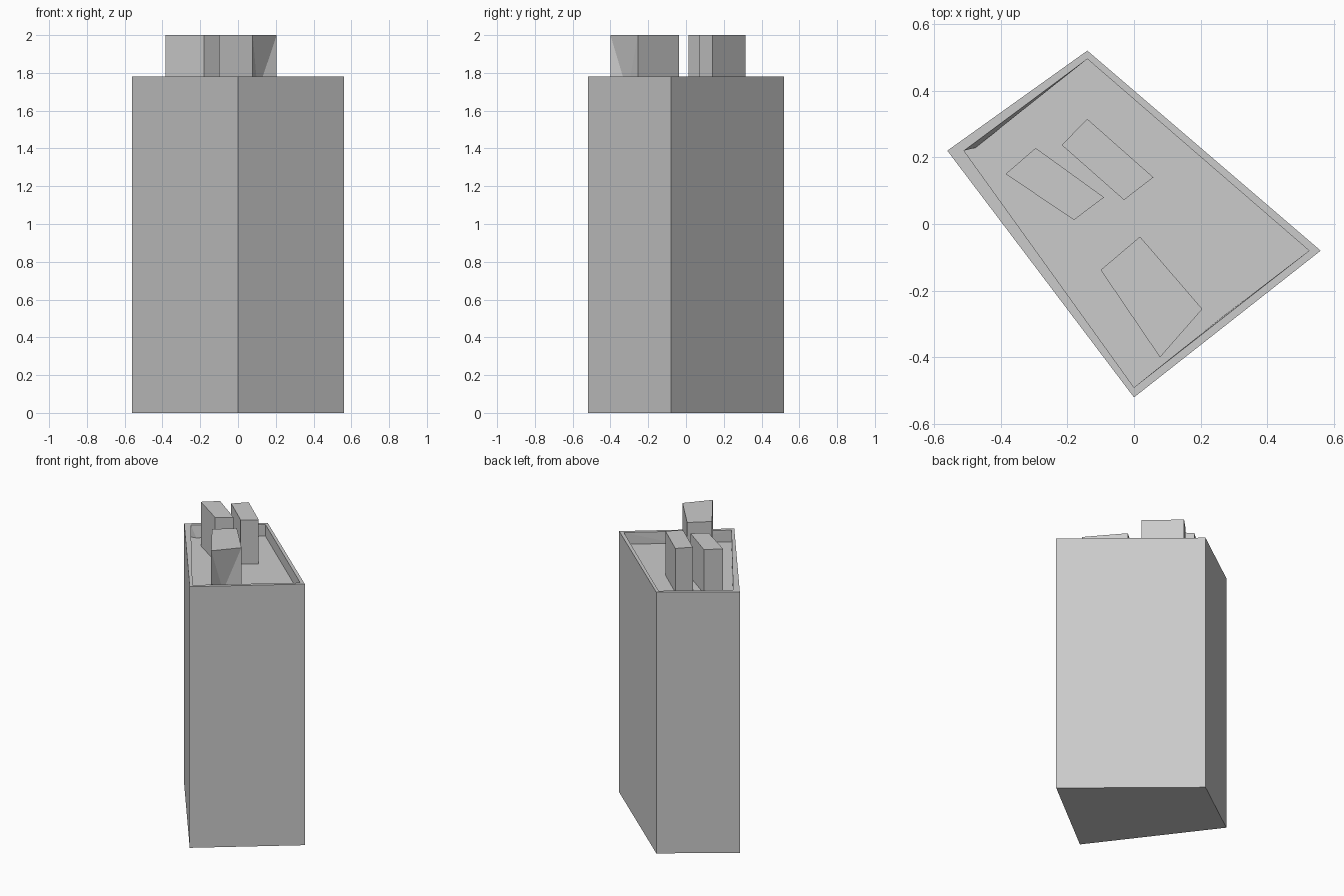
import bpy, bmesh

if "Cube" in bpy.data.objects:
    bpy.data.objects.remove(bpy.data.objects["Cube"])

ROOF, FLOOR, TOP = 1.78, 1.70, 2.0


def ring(bm, pts, z):
    return [bm.verts.new((x, y, z)) for x, y in pts]


def walls(bm, top, low, notches):
    """Join two rings; a notch {edge: (x, y)} pulls in the foot of that wall.
    Returns the foot outline including the notch points."""
    foot, n = [], len(top)
    for i in range(n):
        j = (i + 1) % n
        foot.append(low[i])
        if i in notches:
            m = bm.verts.new((*notches[i], low[i].co.z))
            bm.faces.new((top[i], top[j], m))
            bm.faces.new((top[i], m, low[i]))
            bm.faces.new((top[j], low[j], m))
            foot.append(m)
        else:
            bm.faces.new((top[i], low[i], low[j], top[j]))
    return foot


def finish(bm, name):
    bmesh.ops.recalc_face_normals(bm, faces=bm.faces)
    mesh = bpy.data.meshes.new(name)
    bm.to_mesh(mesh)
    bm.free()
    bpy.context.collection.objects.link(bpy.data.objects.new(name, mesh))


# Tower: outer walls, base, parapet rim and sunken roof
outer = [(-0.14, 0.52), (-0.56, 0.22), (0, -0.52), (0.56, -0.08)]
inner = [(-0.14, 0.495), (-0.51, 0.22), (0, -0.49), (0.525, -0.08)]
bm = bmesh.new()
base, eave = ring(bm, outer, 0), ring(bm, outer, ROOF)
rim, floor = ring(bm, inner, ROOF), ring(bm, inner, FLOOR)
bm.faces.new(walls(bm, eave, base, {}))
walls(bm, eave, rim, {})
bm.faces.new(walls(bm, rim, floor, {0: (-0.475, 0.229), 2: (0.27, -0.275)}))
finish(bm, "tower")


# Rooftop blocks
def roof_block(name, pts, notches={}):
    bm = bmesh.new()
    top, low = ring(bm, pts, TOP), ring(bm, pts, FLOOR)
    bm.faces.new(top)
    bm.faces.new(walls(bm, top, low, notches))
    finish(bm, name)


roof_block("roof_block_left",
           [(-0.295, 0.228), (-0.385, 0.15), (-0.18, 0.012), (-0.09, 0.08)])
roof_block("roof_block_back",
           [(-0.14, 0.315), (-0.217, 0.237), (-0.03, 0.072), (0.058, 0.14)])
roof_block("roof_block_front",
           [(0.018, -0.038), (-0.1, -0.138), (0.078, -0.40), (0.205, -0.255)],
           {2: (0.104, -0.31)})
